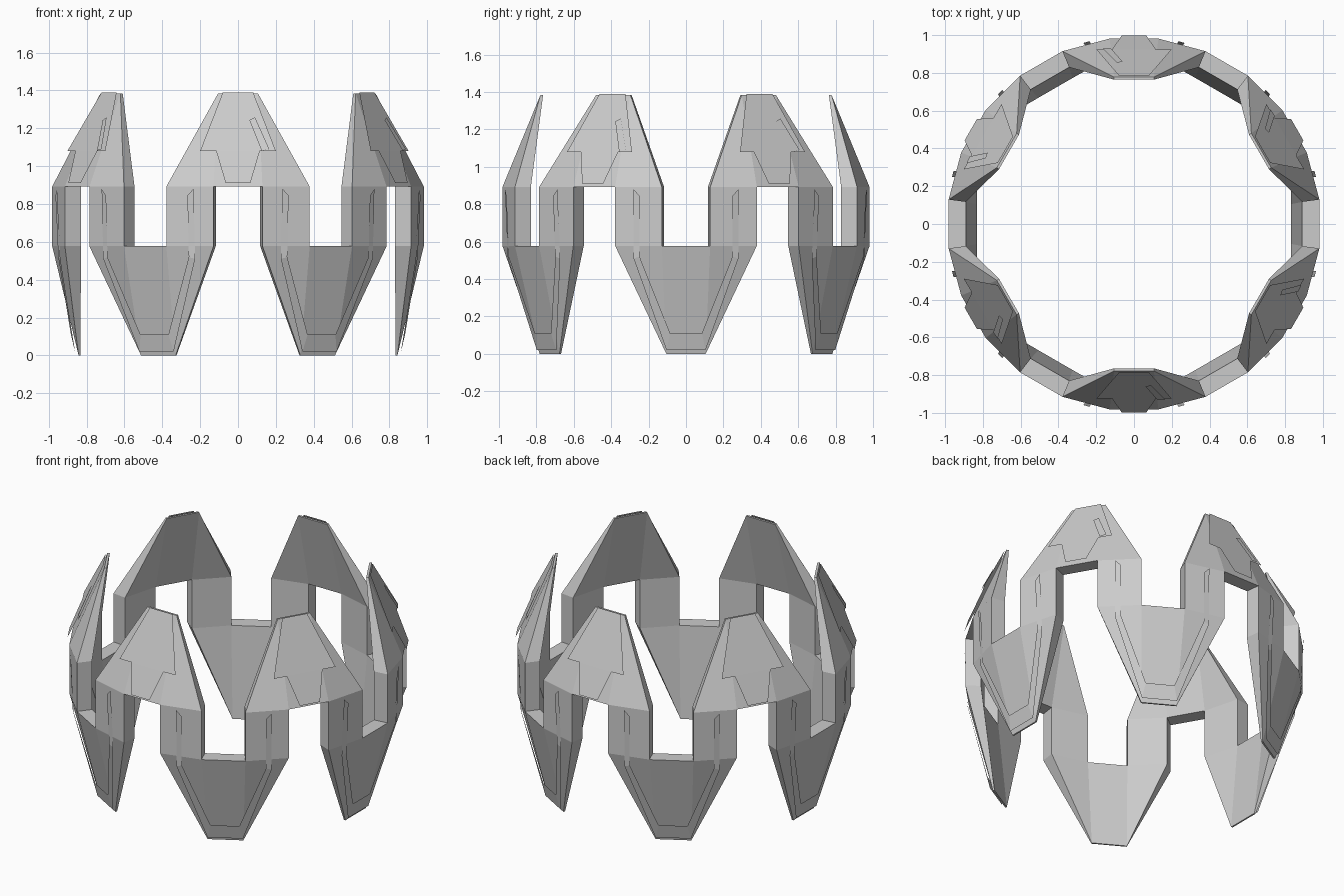
import bpy, bmesh, math
from mathutils import Vector, Matrix

if "Cube" in bpy.data.objects:
    bpy.data.objects.remove(bpy.data.objects["Cube"])

R_OUT, R_IN = 0.99, 0.898        # band radii at the polygon corners
Z_LOW, Z_HIGH = 0.578, 0.892     # limits of the upright struts
TIP_HALF = 0.105                 # half width of lobe tips


def finish(bm, name):
    me = bpy.data.meshes.new(name)
    bm.to_mesh(me)
    bm.free()
    ob = bpy.data.objects.new(name, me)
    bpy.context.collection.objects.link(ob)
    return ob


def spin(p, deg):
    return Matrix.Rotation(math.radians(deg), 3, 'Z') @ Vector(p)


def polar(r, deg, z):
    return Vector((r * math.cos(math.radians(deg)), r * math.sin(math.radians(deg)), z))


# --- zig-zag band: outer skin, inner skin and walls along open edges ---
def build_band():
    bm = bmesh.new()
    pairs = {}

    def ring(k, z):               # corner k of the 24-sided ring
        k %= 24
        key = (k, z)
        if key not in pairs:
            a = 7.5 + 15 * k
            pairs[key] = (bm.verts.new(polar(R_OUT, a, z)), bm.verts.new(polar(R_IN, a, z)))
        return key

    def tip(name, centre, side, r_out, r_in, z):
        key = (name, centre, side)
        pairs[key] = tuple(bm.verts.new(spin((r, side * TIP_HALF, z), centre)) for r in (r_out, r_in))
        return key

    polys = []

    def lobe(name, centre, z, tip_data):
        k = round((centre - 7.5) / 15 - 0.5)      # corner just before the centre
        a, b, c, d = [ring(k + i, z) for i in (-1, 0, 1, 2)]
        tl = tip(name, centre, -1, *tip_data)
        tr = tip(name, centre, 1, *tip_data)
        polys.extend([[a, b, tl], [b, c, tr, tl], [c, d, tr]])

    for i in range(6):
        lobe("low", 60 * i, Z_LOW, (0.842, 0.832, 0.0))
        lobe("high", 60 * i + 30, Z_HIGH, (0.778, 0.764, 1.385))
        for k in (4 * i, 4 * i + 2):              # upright struts
            polys.append([ring(k, Z_LOW), ring(k + 1, Z_LOW), ring(k + 1, Z_HIGH), ring(k, Z_HIGH)])

    count = {}
    for poly in polys:
        for layer in (0, 1):
            bm.faces.new([pairs[p][layer] for p in poly])
        for p, q in zip(poly, poly[1:] + poly[:1]):
            count.setdefault(frozenset((p, q)), []).append((p, q))
    for uses in count.values():
        if len(uses) == 1:
            p, q = uses[0]
            bm.faces.new([pairs[p][0], pairs[q][0], pairs[q][1], pairs[p][1]])
    bmesh.ops.recalc_face_normals(bm, faces=bm.faces)
    return finish(bm, "zigzag_band")


# --- thin surface plates, repeated six times around the band ---
def plates(name, shapes, depth, start):
    bm = bmesh.new()
    for i in range(6):
        for shape in shapes:
            vs = [bm.verts.new(spin((depth(u, z), u, z), start + 60 * i)) for u, z in shape]
            f = bm.faces.new(vs)
            f.normal_update()
            if f.normal.dot(spin((1, 0, 0), start + 60 * i)) < 0:
                f.normal_flip()
    return finish(bm, name)


def upper_depth(u, z):            # flat, just proud of the upper lobe
    if z > 1.08:
        return 0.925 - (z - 1.08) / 0.31 * 0.139
    return 0.925 + (1.08 - z) / 0.17 * 0.073


def lower_depth(u, z):            # follows the facets of the lower lobe
    t = min(z / Z_LOW, 1)
    edge = TIP_HALF + t * (0.129 - TIP_HALF)
    return 0.842 + t * (0.9815 - 0.842) - max(abs(u) - edge, 0) * 0.264 + 0.014


build_band()
plates("upper_panel", [[(-0.2, 1.08), (0.2, 1.08), (0.08, 1.39), (-0.08, 1.39)]], upper_depth, 30)
plates("lower_tab", [[(-0.065, 0.91), (0.065, 0.91), (0.115, 1.08), (-0.115, 1.08)]], upper_depth, 30)
plates("slanted_mark", [[(0.125, 1.082), (0.165, 1.09), (0.09, 1.258), (0.06, 1.243)]],
       lambda u, z: upper_depth(u, z) + 0.008, 30)

# U-shaped trim on the lower lobes
outer = [(-0.28, 0.88), (-0.28, 0.51), (-0.104, 0.02)]
inner = [(-0.248, 0.845), (-0.248, 0.52), (-0.085, 0.11)]
outer += [(-u, z) for u, z in reversed(outer)]
inner += [(-u, z) for u, z in reversed(inner)]
trim = [[outer[i], outer[i + 1], inner[i + 1], inner[i]] for i in range(5)]
plates("lower_trim", trim, lower_depth, 0)
